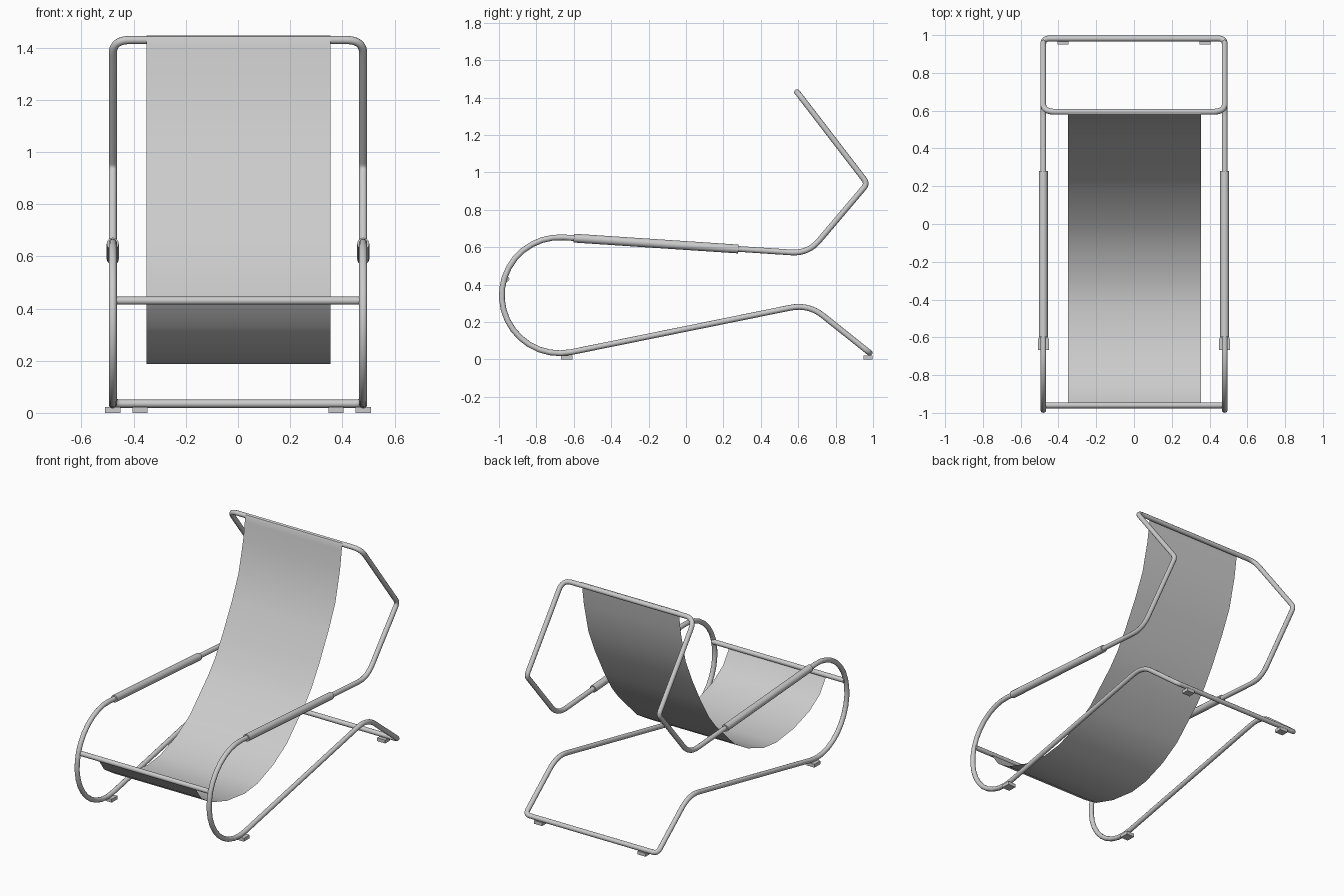
import bpy, bmesh, math
from mathutils import Vector

if "Cube" in bpy.data.objects:
    bpy.data.objects.remove(bpy.data.objects["Cube"], do_unlink=True)

grey = bpy.data.materials.new("light grey")
grey.use_nodes = True
grey.diffuse_color = (0.6, 0.6, 0.6, 1)
grey.node_tree.nodes["Principled BSDF"].inputs["Base Color"].default_value = (0.6, 0.6, 0.6, 1)

X = 0.48        # half width of the frame, to the tube centre
R = 0.0155      # tube radius


def finish(obj, smooth=True):
    obj.data.materials.clear()
    obj.data.materials.append(grey)
    if smooth:
        bpy.ops.object.select_all(action='DESELECT')
        obj.select_set(True)
        bpy.context.view_layer.objects.active = obj
        bpy.ops.object.shade_smooth_by_angle(angle=math.radians(40))


def tube(name, points, radius, cyclic=False):
    """Round tube along a list of points, turned into a mesh."""
    curve = bpy.data.curves.new(name, 'CURVE')
    curve.dimensions = '3D'
    curve.bevel_depth = radius
    curve.bevel_resolution = 4
    curve.use_fill_caps = not cyclic
    spline = curve.splines.new('POLY')
    spline.points.add(len(points) - 1)
    for sp, p in zip(spline.points, points):
        sp.co = (*p, 1)
    spline.use_cyclic_u = cyclic
    obj = bpy.data.objects.new(name, curve)
    bpy.context.collection.objects.link(obj)
    bpy.ops.object.select_all(action='DESELECT')
    obj.select_set(True)
    bpy.context.view_layer.objects.active = obj
    bpy.ops.object.convert(target='MESH')
    obj = bpy.context.view_layer.objects.active
    finish(obj)
    return obj


def rounded(corners, steps=8):
    """Closed path whose corners (point, trim) are rounded where trim > 0."""
    path = []
    n = len(corners)
    for i, (p, trim) in enumerate(corners):
        if trim == 0:
            path.append(p)
            continue
        a = p + (corners[i - 1][0] - p).normalized() * trim
        b = p + (corners[(i + 1) % n][0] - p).normalized() * trim
        for k in range(steps + 1):
            t = k / steps
            path.append(a * (1 - t) ** 2 + p * 2 * t * (1 - t) + b * t ** 2)
    return path


def box(name, centre, size):
    bpy.ops.mesh.primitive_cube_add(size=1, location=centre)
    obj = bpy.context.object
    obj.name = name
    obj.scale = size
    bpy.ops.object.transform_apply(location=False, rotation=False, scale=True)
    finish(obj, smooth=False)


# Bent tube frame: one closed loop, left side mirrored to the right
side = [((0.982, 0.035), 0.035), ((0.655, 0.296), 0.10)]
for k in range(19):
    angle = math.radians(-78.5 - (360 - 78.5 - 86.2) * k / 18)
    side.append(((-0.675 + 0.31 * math.cos(angle), 0.343 + 0.31 * math.sin(angle)), 0))
side += [((0.653, 0.566), 0.09), ((0.97, 0.94), 0.03), ((0.594, 1.429), 0.065)]
left = [(Vector((X, *p)), t) for p, t in side]
right = [(Vector((-X, *p)), t) for p, t in reversed(side)]
tube("frame", rounded(left + right), R, cyclic=True)

# Front bar that holds the lower edge of the sling
tube("front_bar", [(-X, -0.96, 0.43), (X, -0.96, 0.43)], R)


# Armrest sleeves and feet, on both sides
def arm_z(y):
    return 0.652 - 0.066 * (y + 0.654)


for word, s in (("left", 1), ("right", -1)):
    tube(word + "_arm_sleeve", [(s * X, y, arm_z(y)) for y in (-0.6, 0.28)], 0.0235)
    box(word + "_front_foot", (s * X, -0.637, 0.011), (0.058, 0.06, 0.022))
    box(word + "_rear_foot", (s * 0.376, 0.974, 0.011), (0.058, 0.048, 0.022))

# Hanging fabric sling, from over the top bar down to the front bar
profile = [(0.594, 1.447), (0.580, 1.442), (0.575, 1.43), (0.570, 1.40),
           (0.553, 1.283), (0.505, 1.085), (0.436, 0.93), (0.34, 0.75),
           (0.26, 0.62), (0.19, 0.535), (0.0, 0.348), (-0.142, 0.262),
           (-0.302, 0.203), (-0.436, 0.187), (-0.62, 0.21), (-0.783, 0.262),
           (-0.89, 0.33), (-0.96, 0.43)]
bm = bmesh.new()
rows = [[bm.verts.new((x, y, z)) for x in (-0.35, 0.355)] for y, z in profile]
for a, b in zip(rows, rows[1:]):
    bm.faces.new((a[0], b[0], b[1], a[1]))
mesh = bpy.data.meshes.new("fabric_sling")
bm.to_mesh(mesh)
bm.free()
sling = bpy.data.objects.new("fabric_sling", mesh)
bpy.context.collection.objects.link(sling)
finish(sling)
